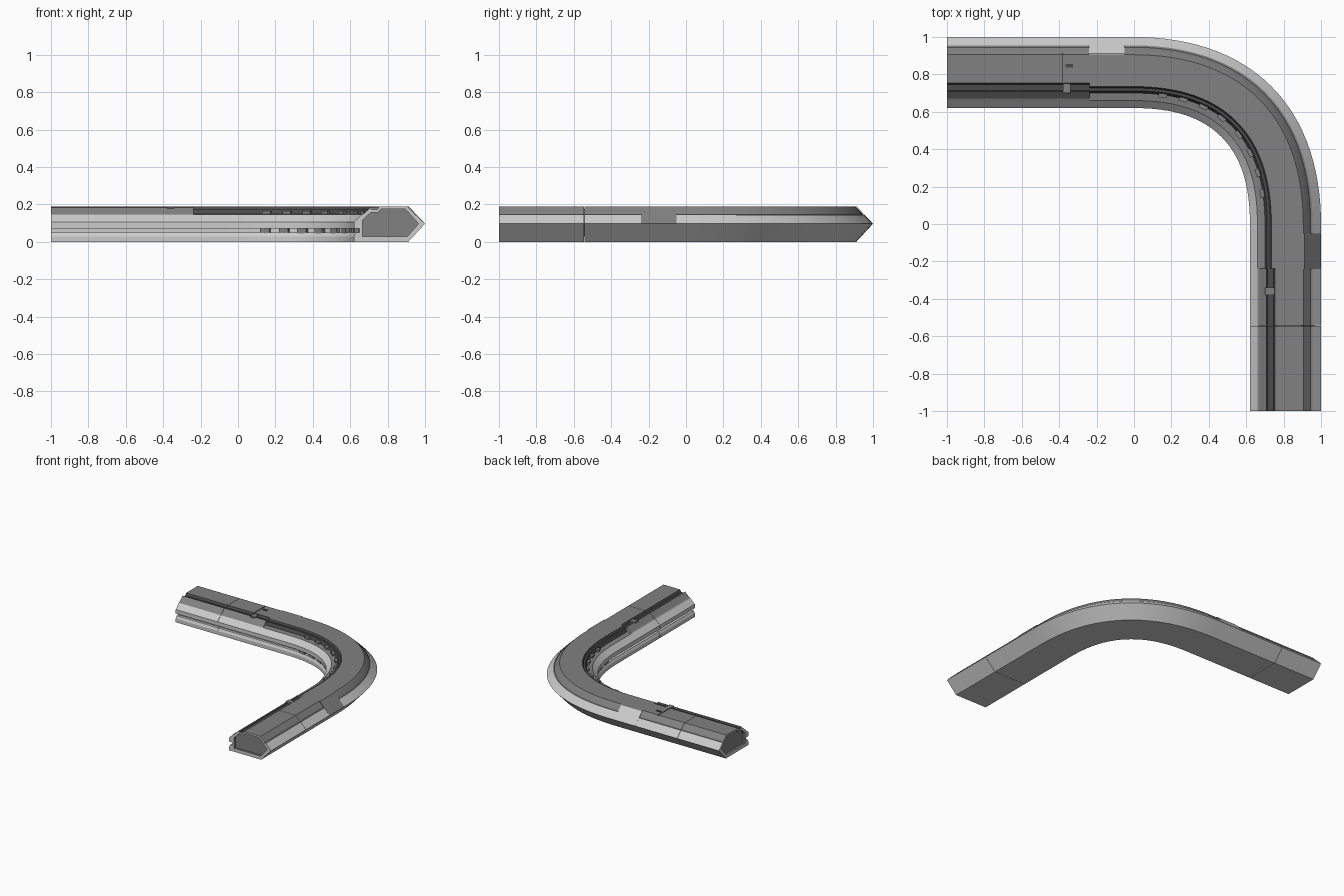
import bpy, bmesh, math

if "Cube" in bpy.data.objects:
    bpy.data.objects.remove(bpy.data.objects["Cube"])

def paint(name, v):
    m = bpy.data.materials.new(name)
    m.diffuse_color = (v, v, v, 1)
    m.use_nodes = True
    m.node_tree.nodes["Principled BSDF"].inputs["Base Color"].default_value = m.diffuse_color
    return m

PAINTS = [paint("light_grey", 0.75), paint("dark_grey", 0.22), paint("shadow_grey", 0.07)]
LIGHT, DARK, SHADOW = 0, 1, 2

# Position on the L-shaped route: t in -1..0 first arm, 0..1 quarter bend, 1..2 second arm
def place(t, d, z):
    if t < 0:
        return (t, d, z)
    if t > 1:
        return (d, 1 - t, z)
    a = math.pi / 2 * (1 - t)
    r = d + 0.04 * math.sin(2 * a) ** 2      # bend is slightly squarer than a circle
    return (r * math.cos(a), r * math.sin(a), z)

# Roof is dark, the shoulder groove darkest, the side walls light
def shade_for(p, q):
    if min(p[1], q[1]) < 0.142:
        return LIGHT
    if min(p[0], q[0]) > 0.695 and max(p[0], q[0]) < 0.76:
        return SHADOW
    return DARK

def sweep(name, profile, t0, t1, colour=None):
    """Closed profile of (distance, height) points swept along the route."""
    stops = {t0, t1}
    stops.update(i / 28 for i in range(29) if t0 < i / 28 < t1)
    bm = bmesh.new()
    rings = [[bm.verts.new(place(t, d, z)) for d, z in profile] for t in sorted(stops)]
    n = len(profile)
    for a, b in zip(rings, rings[1:]):
        for i in range(n):
            j = (i + 1) % n
            f = bm.faces.new((a[i], a[j], b[j], b[i]))
            f.material_index = shade_for(profile[i], profile[j]) if colour is None else colour
    for ring in (rings[0], rings[-1]):
        bm.faces.new(ring).material_index = colour or LIGHT
    bmesh.ops.recalc_face_normals(bm, faces=bm.faces)
    mesh = bpy.data.meshes.new(name)
    bm.to_mesh(mesh)
    bm.free()
    for m in PAINTS:
        mesh.materials.append(m)
    ob = bpy.data.objects.new(name, mesh)
    bpy.context.collection.objects.link(ob)
    if t1 > 0 and t0 < 1:                    # only the curved parts are smooth
        bpy.ops.object.select_all(action='DESELECT')
        ob.select_set(True)
        bpy.context.view_layer.objects.active = ob
        bpy.ops.object.shade_smooth_by_angle(angle=math.radians(25))
    return ob

def box(d0, d1, z0, z1):
    return [(d0, z0), (d1, z0), (d1, z1), (d0, z1)]

def cut(target, cutter):
    cutter.hide_render = True
    cutter.hide_viewport = True
    m = target.modifiers.new(cutter.name, 'BOOLEAN')
    m.operation = 'DIFFERENCE'
    m.solver = 'EXACT'
    m.object = cutter

outer = [(0.91, 0), (1.0, 0.097), (0.955, 0.143), (0.945, 0.145), (0.94, 0.155), (0.905, 0.19)]
lower_inner = [(0.65, 0.072), (0.65, 0.05), (0.63, 0.05), (0.62, 0.03), (0.62, 0)]

# Arms have a grooved shoulder; the bend has a stepped shoulder
arm_profile = outer + [(0.755, 0.19), (0.745, 0.172), (0.715, 0.172), (0.708, 0.185),
                       (0.672, 0.15), (0.66, 0.145), (0.62, 0.105), (0.62, 0.072)] + lower_inner
bend_profile = outer + [(0.735, 0.19), (0.727, 0.176), (0.712, 0.176), (0.70, 0.15),
                        (0.675, 0.147), (0.66, 0.145), (0.62, 0.105), (0.62, 0.072)] + lower_inner
recess_profile = [(0.665, 0.028), (0.905, 0.028), (0.965, 0.097), (0.895, 0.176),
                  (0.765, 0.176), (0.75, 0.158), (0.71, 0.158), (0.665, 0.115)]
collar_profile = [(0.90, 0.10), (1.0, 0.0975), (0.912, 0.19), (0.90, 0.19)]

# Bend section
sweep("bend_body", bend_profile, -0.238, 1.238)

for side in ("left", "right"):
    # Distance s from the bend, measured along either arm
    def along(name, profile, s0, s1, colour=None):
        a, b = (-s1, -s0) if side == "left" else (1 + s0, 1 + s1)
        return sweep(side + "_" + name, profile, a, b, colour)

    # Straight arm in two lengths with a hairline seam
    seam = 0.62 if side == "left" else 0.545
    arm = along("arm_near", arm_profile, 0.238, seam - 0.001)
    far = along("arm_far", arm_profile, seam + 0.001, 1.0)
    along("seam_core", recess_profile, seam - 0.02, seam + 0.02, DARK)
    # Recessed dark end panel
    cut(far, along("end_recess_cutter", recess_profile, 0.98, 1.05, DARK))
    along("end_panel", recess_profile, 0.96, 0.983, DARK)
    # Outer collar over the joint
    along("outer_collar", collar_profile, 0.05, 0.24, LIGHT if side == "left" else DARK)
    # Roof seam and small hatch
    if side == "left":
        cut(arm, along("roof_seam_cutter", box(0.76, 0.92, 0.184, 0.2), 0.38, 0.386, SHADOW))
        cut(arm, along("roof_vent_cutter", box(0.838, 0.855, 0.182, 0.2), 0.325, 0.365, SHADOW))
    # Block bridging the shoulder groove near the joint
    along("shoulder_block", box(0.70, 0.75, 0.15, 0.187), 0.34, 0.38, DARK)
    # Clips in the inner side groove and ribs on the shoulder of the bend
    for i in range(4):
        t = 0.12 + i * 0.1
        t = t if side == "left" else 1 - t - 0.05
        sweep("%s_groove_clip_%d" % (side, i), box(0.628, 0.66, 0.045, 0.078), t, t + 0.05, DARK)
        sweep("%s_bend_rib_%d" % (side, i), box(0.685, 0.72, 0.14, 0.165), t, t + 0.04, DARK)
